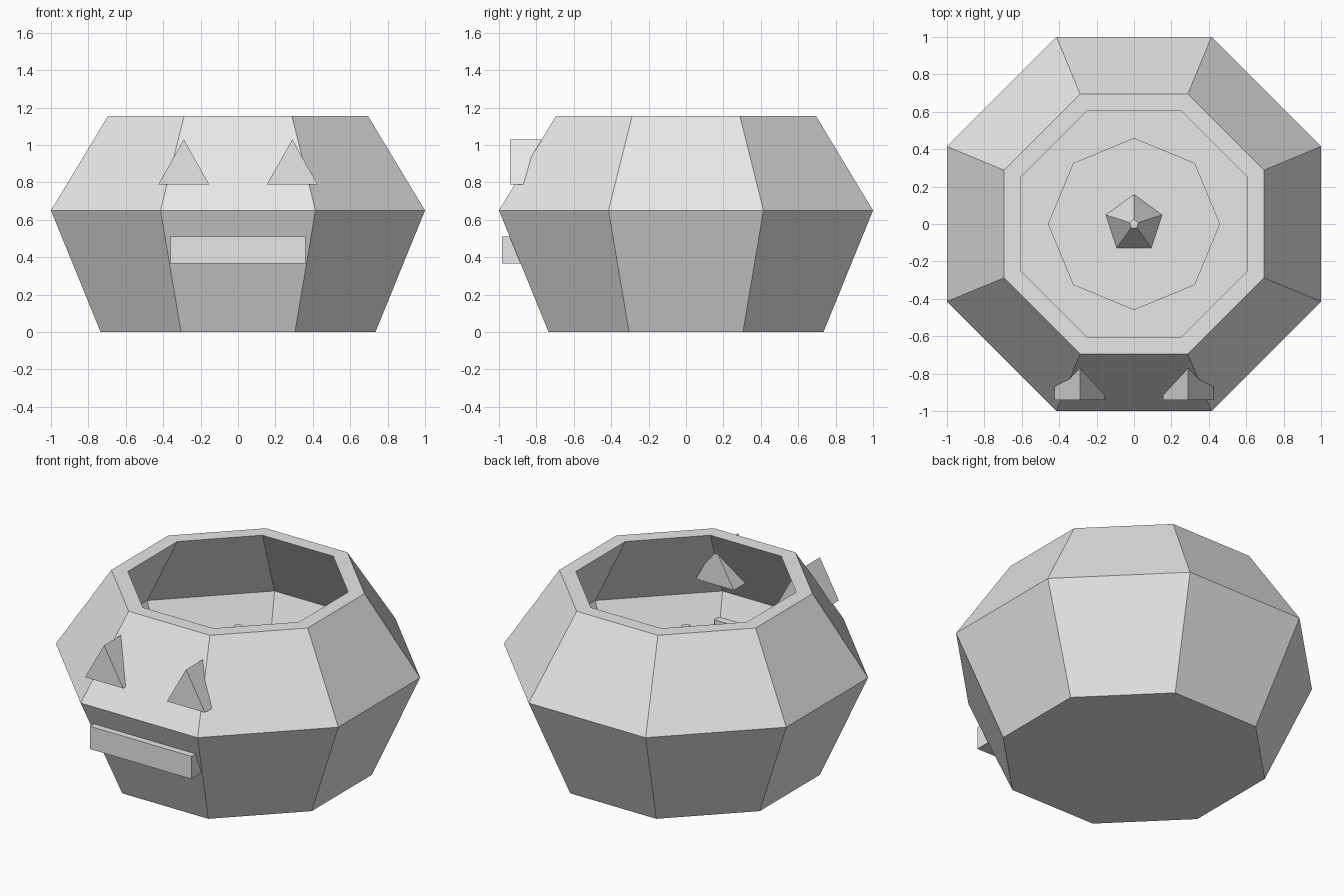
import bpy
import bmesh
from math import pi, cos, sin

cube = bpy.data.objects.get("Cube")
if cube:
    bpy.data.objects.remove(cube, do_unlink=True)

# Single plain material
GREY = (0.8, 0.8, 0.8, 1.0)
grey = bpy.data.materials.new("light_grey")
grey.use_nodes = True
grey.diffuse_color = GREY
grey.node_tree.nodes["Principled BSDF"].inputs["Base Color"].default_value = GREY


def finish(name, bm):
    bmesh.ops.recalc_face_normals(bm, faces=bm.faces)
    mesh = bpy.data.meshes.new(name)
    bm.to_mesh(mesh)
    bm.free()
    mesh.materials.append(grey)
    obj = bpy.data.objects.new(name, mesh)
    bpy.context.collection.objects.link(obj)
    return obj


def lathe(name, profile, sides, start):
    """Flat-sided turned solid from (radius, z) rings, capped at both ends."""
    bm = bmesh.new()
    angles = [start + 2 * pi * i / sides for i in range(sides)]
    rings = [[bm.verts.new((r * cos(a), r * sin(a), z)) for a in angles]
             for r, z in profile]
    for low, high in zip(rings, rings[1:]):
        for i in range(sides):
            j = (i + 1) % sides
            bm.faces.new((low[i], low[j], high[j], high[i]))
    bm.faces.new(rings[0][::-1])
    bm.faces.new(rings[-1])
    return finish(name, bm)


def prism(name, outline, y_front, y_back):
    """Solid with an (x, z) outline extruded from front to back."""
    bm = bmesh.new()
    face = bm.faces.new([bm.verts.new((x, y_front, z)) for x, z in outline])
    out = bmesh.ops.extrude_face_region(bm, geom=[face])
    verts = [g for g in out["geom"] if isinstance(g, bmesh.types.BMVert)]
    bmesh.ops.translate(bm, verts=verts, vec=(0, y_back - y_front, 0))
    return finish(name, bm)


# Hollow octagonal bowl: outside up to the rim, then down the inside
apothems = [(0.735, 0), (1.0, 0.65), (0.695, 1.155),
            (0.605, 1.155), (0.905, 0.65), (0.67, 0.085)]
lathe("hollow_shell", [(r / cos(pi / 8), z) for r, z in apothems], 8, pi / 8)

# Candle standing inside, with a tapered five-sided flame
lathe("candle", [(0.46, 0.08), (0.46, 0.6)], 8, 0)
lathe("flame", [(0.158, 0.6), (0.025, 0.875)], 5, pi / 2)

# Triangular eyes and bar mouth set through the front wall
for side, x in (("left", 0.29), ("right", -0.29)):
    prism(side + "_eye", [(x - 0.135, 0.79), (x + 0.135, 0.79), (x, 1.03)],
          -0.94, -0.705)
prism("mouth", [(-0.36, 0.365), (0.36, 0.365), (0.36, 0.51), (-0.36, 0.51)],
      -0.985, -0.8)
